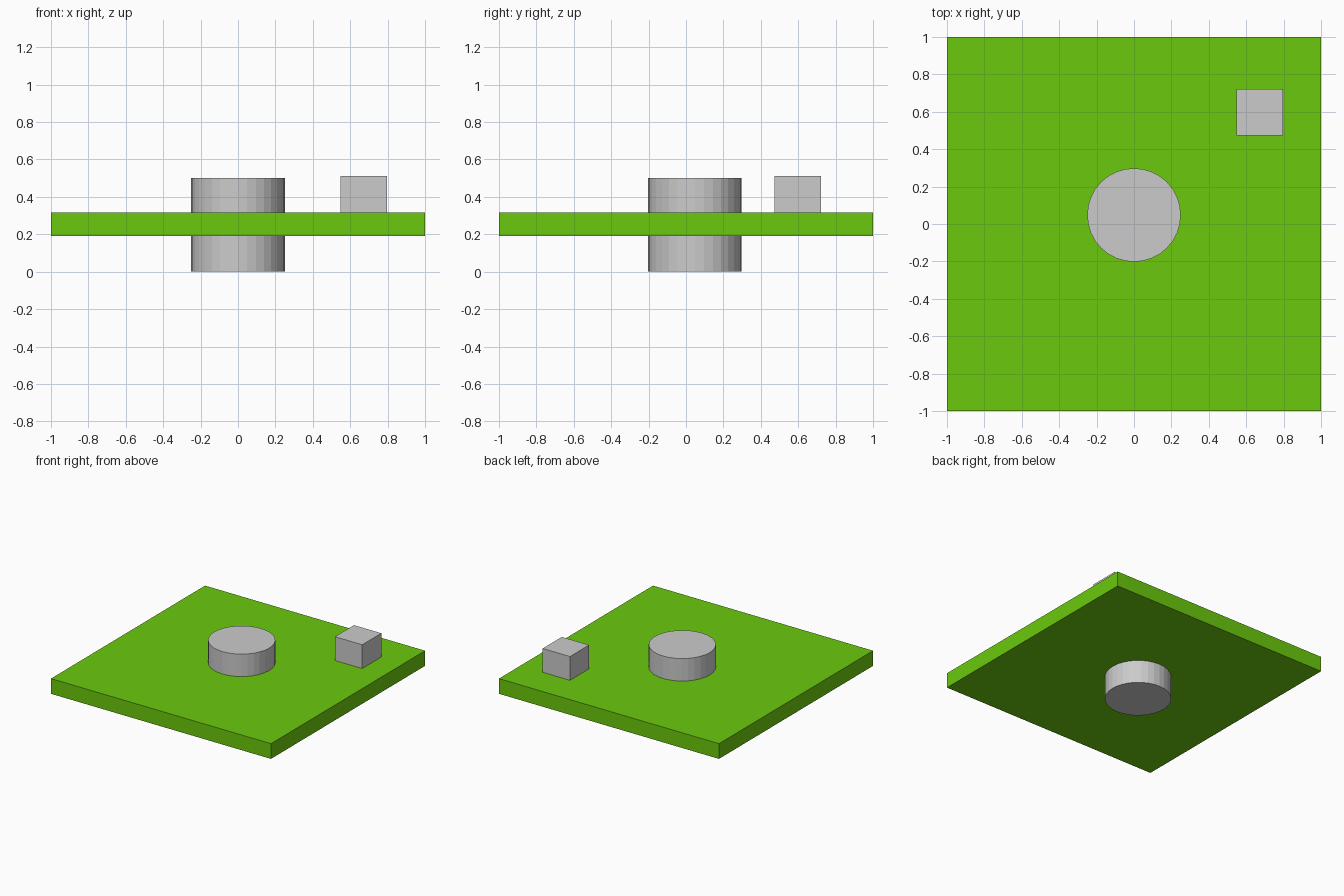
import bpy

if "Cube" in bpy.data.objects:
    bpy.data.objects.remove(bpy.data.objects["Cube"])


def box(name, center, size):
    bpy.ops.mesh.primitive_cube_add(size=1, location=center)
    obj = bpy.context.object
    obj.name = name
    obj.scale = size
    bpy.ops.object.transform_apply(location=False, rotation=False, scale=True)
    return obj


# Green square plate
plate = box("plate", (0, 0, 0.253), (2, 2, 0.125))
green = bpy.data.materials.new("green")
green.diffuse_color = (0.147, 0.584, 0.004, 1)
green.use_nodes = True
green.node_tree.nodes["Principled BSDF"].inputs["Base Color"].default_value = green.diffuse_color
plate.data.materials.append(green)

# Round post passing through the plate
bpy.ops.mesh.primitive_cylinder_add(vertices=32, radius=0.25, depth=0.5,
                                    location=(0, 0.048, 0.25))
bpy.context.object.name = "center_post"

# Small block sunk partly into the plate
box("corner_block", (0.673, 0.598, 0.387), (0.248, 0.248, 0.248))
